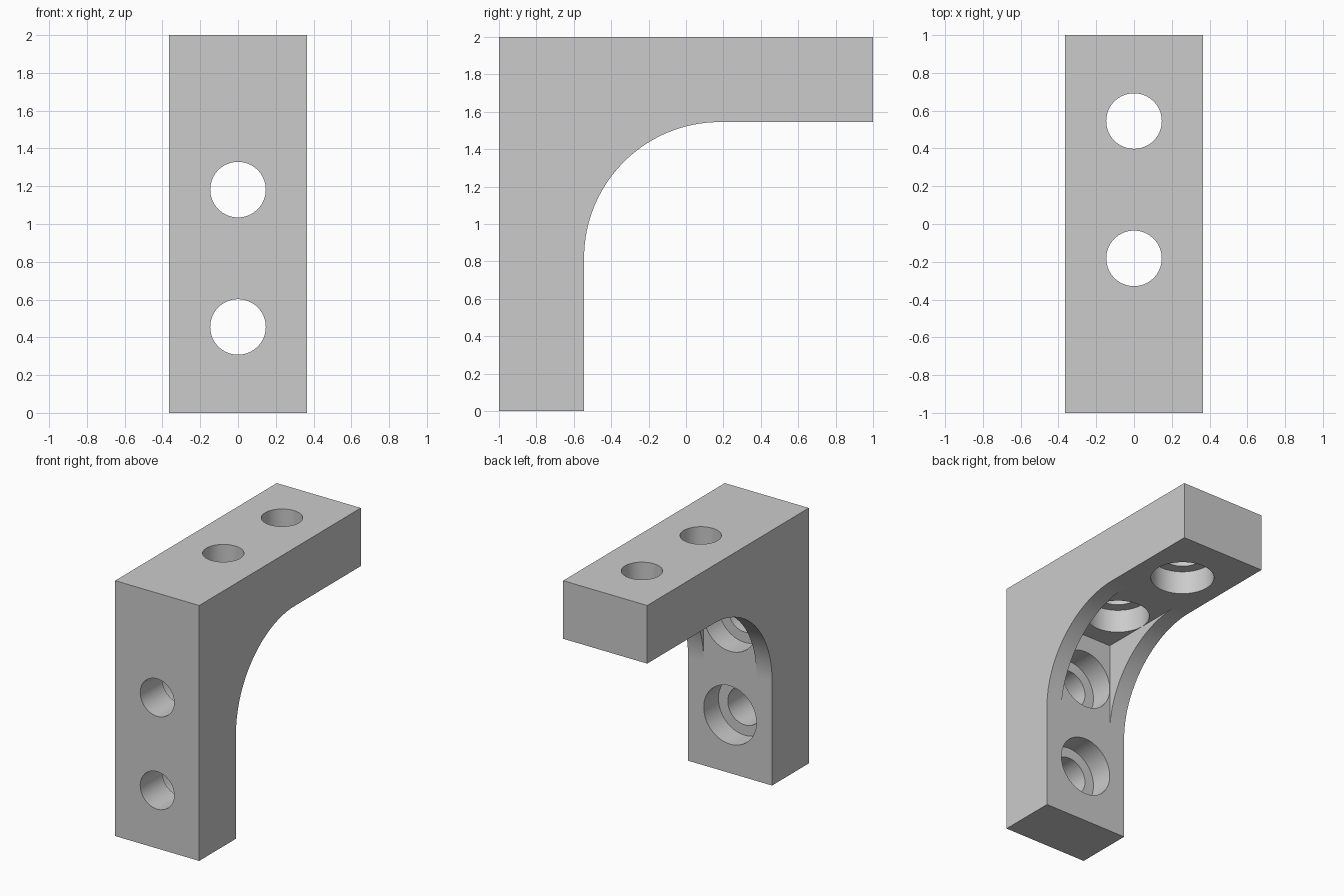
import bpy, bmesh, math
from mathutils import Vector

cube = bpy.data.objects.get("Cube")
if cube:
    bpy.data.objects.remove(cube, do_unlink=True)

HALF_W = 0.364      # half width of the bracket
THICK = 0.455       # thickness of each leg
FILLET = 0.727      # radius of the curved webs
POCKET = 0.229      # half width between the webs
BORE, HEAD = 0.147, 0.228
FLOOR = 0.273       # depth of the counterbore floor from the outer face

grey = bpy.data.materials.new("plain grey")
grey.use_nodes = True
colour = (0.6, 0.6, 0.6, 1)
grey.diffuse_color = colour
grey.node_tree.nodes["Principled BSDF"].inputs["Base Color"].default_value = colour


def finish(name, bm):
    bmesh.ops.recalc_face_normals(bm, faces=bm.faces)
    mesh = bpy.data.meshes.new(name)
    bm.to_mesh(mesh)
    bm.free()
    mesh.materials.append(grey)
    obj = bpy.data.objects.new(name, mesh)
    bpy.context.collection.objects.link(obj)
    return obj


def prism(name, profile, x0, x1):
    """Extrude a (y, z) profile across x."""
    bm = bmesh.new()
    face = bm.faces.new([bm.verts.new((x0, y, z)) for y, z in profile])
    new = bmesh.ops.extrude_face_region(bm, geom=[face])["geom"]
    verts = [v for v in new if isinstance(v, bmesh.types.BMVert)]
    bmesh.ops.translate(bm, verts=verts, vec=Vector((x1 - x0, 0, 0)))
    return finish(name, bm)


def stepped_cutter(name, location, turn, sides=64):
    """Bolt hole with a wider counterbore, pointing inward from the outer face."""
    bm = bmesh.new()
    rings = []
    for r, d in ((BORE, -0.1), (BORE, FLOOR), (HEAD, FLOOR), (HEAD, THICK + 0.1)):
        rings.append([bm.verts.new((r * math.cos(a), r * math.sin(a), d))
                      for a in (2 * math.pi * i / sides for i in range(sides))])
    for low, high in zip(rings, rings[1:]):
        for i in range(sides):
            j = (i + 1) % sides
            bm.faces.new((low[i], low[j], high[j], high[i]))
    bm.faces.new(rings[0])
    bm.faces.new(rings[-1])
    obj = finish(name, bm)
    obj.location = location
    obj.rotation_euler = (turn, 0, 0)
    obj.hide_render = True
    return obj


# L-shaped body
y_in, z_in = -1 + THICK, 2 - THICK
body = prism("bracket_body", [(-1, 0), (y_in, 0), (y_in, z_in), (1, z_in), (1, 2), (-1, 2)],
             -HALF_W, HALF_W)

# Counterbored bolt holes, two in each leg
cutters = []
for along in (THICK, THICK + FILLET):
    cutters.append(stepped_cutter("upright_hole_cutter", (0, -1, along), -math.pi / 2))
    cutters.append(stepped_cutter("top_hole_cutter", (0, 1 - along, 2), math.pi))
for cutter in cutters:
    mod = body.modifiers.new("hole", "BOOLEAN")
    mod.operation = "DIFFERENCE"
    mod.solver = "EXACT"
    mod.object = cutter
bpy.context.view_layer.update()
bpy.context.view_layer.objects.active = body
for mod in list(body.modifiers):
    bpy.ops.object.modifier_apply(modifier=mod.name)
for cutter in cutters:
    bpy.data.objects.remove(cutter, do_unlink=True)

# Curved webs filling the inner corner at both sides
steps = 40
cy, cz = y_in + FILLET, z_in - FILLET
arc = [(cy - FILLET * math.cos(t), cz + FILLET * math.sin(t))
       for t in (math.pi / 2 * i / steps for i in range(steps + 1))]
webs = [prism("left_web", [(y_in, z_in)] + arc, POCKET, HALF_W),
        prism("right_web", [(y_in, z_in)] + arc, -HALF_W, -POCKET)]

# Smooth the round surfaces, keep the edges sharp
bpy.ops.object.select_all(action="DESELECT")
for obj in [body] + webs:
    obj.select_set(True)
bpy.context.view_layer.objects.active = body
bpy.ops.object.shade_smooth_by_angle(angle=math.radians(30))
